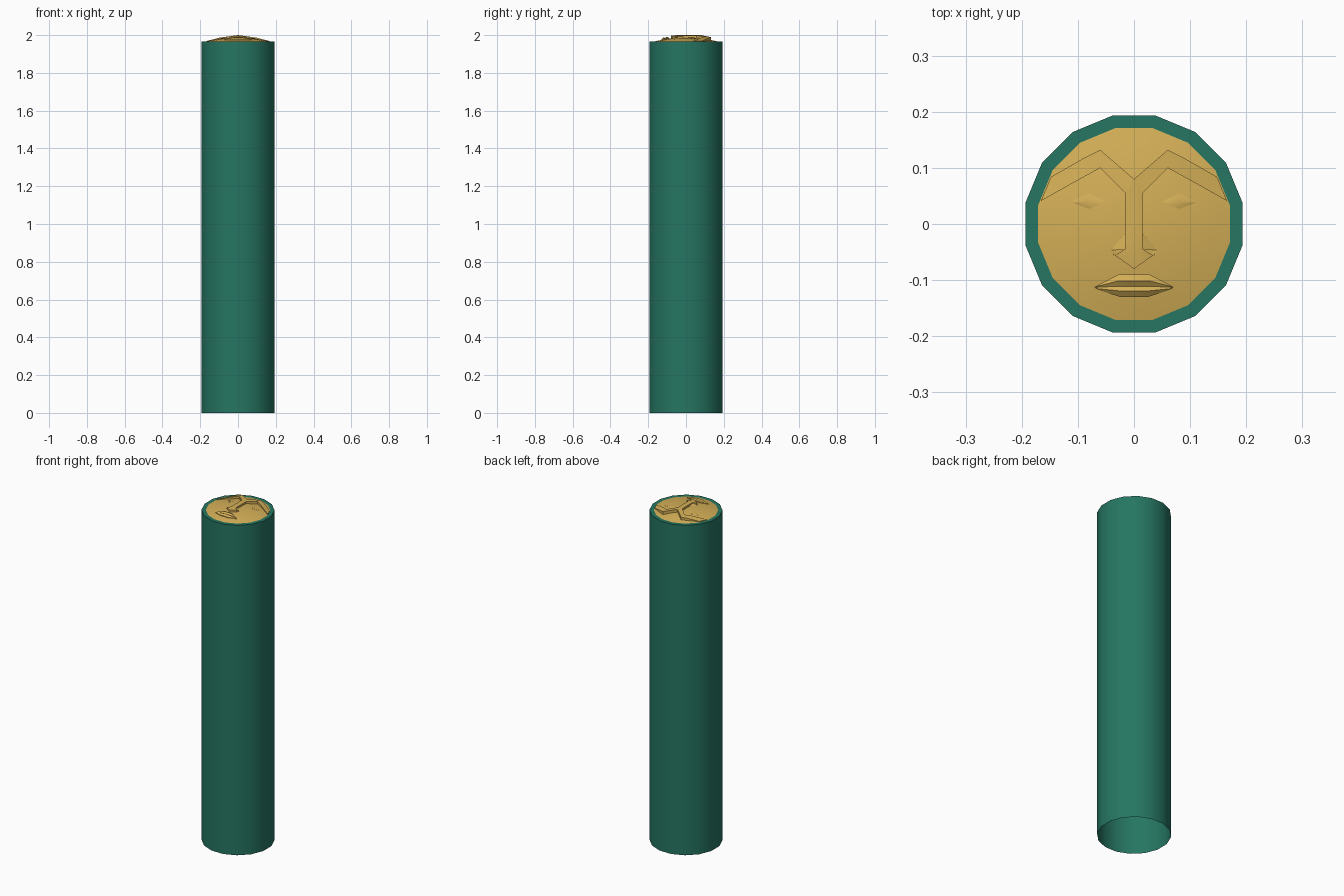
import bpy, bmesh, math

if "Cube" in bpy.data.objects:
    bpy.data.objects.remove(bpy.data.objects["Cube"])

RIM_Z, R_OUT, R_IN = 1.965, 0.197, 0.174
SIDES = 16


def material(name, rgb):
    m = bpy.data.materials.new(name)
    m.diffuse_color = (*rgb, 1)
    m.use_nodes = True
    m.node_tree.nodes["Principled BSDF"].inputs["Base Color"].default_value = m.diffuse_color
    return m


green = material("deep green", (0.019, 0.180, 0.122))
gold = material("antique gold", (0.66, 0.43, 0.095))


def dome_z(x, y):
    return RIM_Z + 0.023 * (1 - (x * x + y * y) / R_IN ** 2)


def finish(name, bm, mat, angle=30):
    me = bpy.data.meshes.new(name)
    bm.to_mesh(me)
    bm.free()
    me.materials.append(mat)
    ob = bpy.data.objects.new(name, me)
    bpy.context.collection.objects.link(ob)
    bpy.ops.object.select_all(action='DESELECT')
    ob.select_set(True)
    bpy.context.view_layer.objects.active = ob
    bpy.ops.object.shade_smooth_by_angle(angle=math.radians(angle))
    return ob


def lathe(name, profile, mat):
    """Sixteen-sided surface with flats facing the axes."""
    bm = bmesh.new()
    rings = []
    for r, z in profile:
        if r == 0:
            rings.append([bm.verts.new((0, 0, z))] * SIDES)
            continue
        angs = [(i + 0.5) * 2 * math.pi / SIDES for i in range(SIDES)]
        rings.append([bm.verts.new((r * math.cos(a), r * math.sin(a), z)) for a in angs])
    for a, b in zip(rings, rings[1:]):
        for i in range(SIDES):
            j = (i + 1) % SIDES
            bm.faces.new(list(dict.fromkeys((a[i], a[j], b[j], b[i]))))
    return finish(name, bm, mat)


def relief(name, lines, angle=30):
    """Raised half-relief lofted between lines of (x, y, z), mirrored in x."""
    bm = bmesh.new()
    top = [[bm.verts.new(p) for p in ln] for ln in lines]
    low = [[bm.verts.new((x, y, min(z, dome_z(x, y)) - 0.003)) for x, y, z in ln]
           for ln in lines]
    n, m = len(lines), len(lines[0])
    for i in range(n - 1):
        for j in range(m - 1):
            for g in (top, low):
                bm.faces.new((g[i][j], g[i][j + 1], g[i + 1][j + 1], g[i + 1][j]))
    border = ([(0, j) for j in range(m)] + [(i, m - 1) for i in range(1, n)]
              + [(n - 1, j) for j in range(m - 2, -1, -1)]
              + [(i, 0) for i in range(n - 2, 0, -1)])
    for (a, b), (c, d) in zip(border, border[1:] + border[:1]):
        bm.faces.new((top[a][b], top[c][d], low[c][d], low[a][b]))
    bmesh.ops.recalc_face_normals(bm, faces=bm.faces)
    # open the seam on the centre line
    seam = [f for f in bm.faces if all(abs(v.co.x) < 1e-5 for v in f.verts)]
    bmesh.ops.delete(bm, geom=seam, context='FACES')
    ob = finish(name, bm, gold, angle)
    ob.modifiers.new("mirror", 'MIRROR').use_clip = True
    return ob


# Hollow column with a flat rim, open underneath
lathe("column", [(R_OUT, 0), (R_OUT, RIM_Z), (R_IN, RIM_Z)], green)

# Domed face
lathe("face_dome", [(r, dome_z(r, 0)) for r in (R_IN, 0.145, 0.11, 0.07, 0.035, 0)], gold)

# Brows
relief("brow", [
    [(0, 0.08, 2.0), (0.06, 0.132, 1.989), (0.092, 0.116, 1.984), (0.148, 0.084, 1.969)],
    [(0.015, 0.055, 1.998), (0.06, 0.1, 1.992), (0.1, 0.078, 1.986), (0.166, 0.041, 1.969)]])

# Nose bridge and nostrils
relief("nose", [
    [(0, 0.08, 2.0), (0, -0.02, 2.0), (0, -0.05, 2.0), (0, -0.08, 1.997)],
    [(0.015, 0.055, 1.998), (0.015, -0.02, 1.998), (0.016, -0.045, 1.998), (0.034, -0.056, 1.993)]])
relief("nostril", [
    [(0.014, -0.015, 1.992), (0.014, -0.046, 1.994)],
    [(0.018, -0.018, 1.985), (0.04, -0.046, 1.986)],
    [(0.019, -0.02, 1.982), (0.036, -0.056, 1.988)]])

# Lips, upper and lower
relief("upper_lip", [
    [(0, -0.09, 1.987), (0.028, -0.09, 1.986), (0.07, -0.112, 1.977)],
    [(0, -0.102, 1.991), (0.03, -0.102, 1.989), (0.071, -0.1125, 1.977)],
    [(0, -0.111, 1.984), (0.03, -0.111, 1.983), (0.07, -0.113, 1.977)]], 20)
relief("lower_lip", [
    [(0, -0.111, 1.984), (0.03, -0.111, 1.983), (0.07, -0.113, 1.977)],
    [(0, -0.119, 1.988), (0.028, -0.119, 1.986), (0.068, -0.115, 1.977)],
    [(0, -0.13, 1.979), (0.025, -0.13, 1.978), (0.065, -0.117, 1.976)]], 20)


def on_dome(x, y, h):
    return (x, y, dome_z(x, y) + h)


# Closed eyelids
relief("eyelid", [
    [on_dome(0.05, 0.04, 0), on_dome(0.08, 0.054, 0), on_dome(0.112, 0.04, 0)],
    [on_dome(0.051, 0.039, 0), on_dome(0.08, 0.039, 0.004), on_dome(0.111, 0.039, 0)],
    [on_dome(0.052, 0.038, 0), on_dome(0.08, 0.027, 0), on_dome(0.11, 0.038, 0)]], 40)
